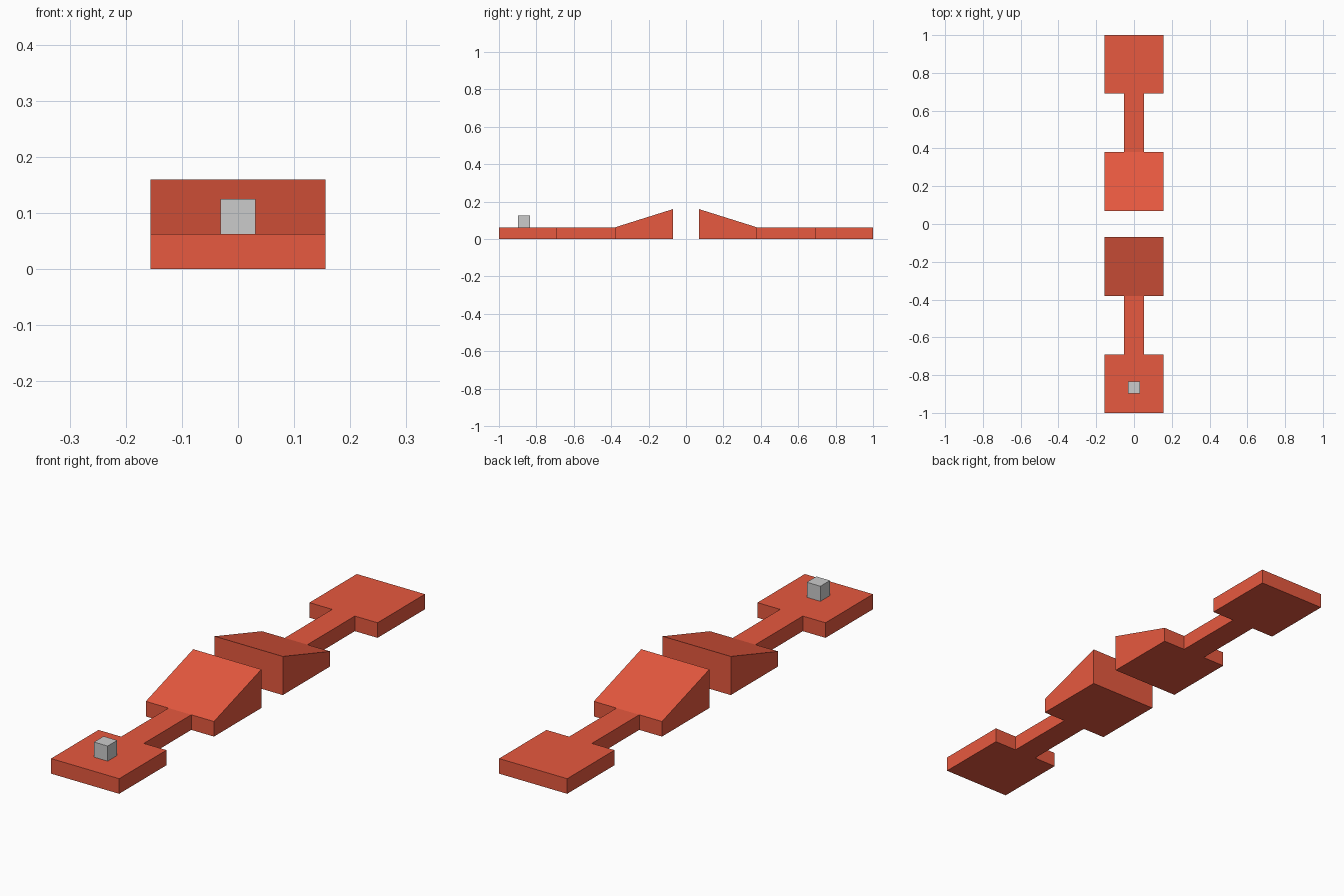
import bpy, bmesh

if "Cube" in bpy.data.objects:
    bpy.data.objects.remove(bpy.data.objects["Cube"])

HALF_W = 0.156      # half width of pad and ramp
HALF_B = 0.052      # half width of bridge
THICK = 0.0625      # slab thickness
PEAK = 0.16         # ramp top height
Y_OUT, Y_PAD, Y_RAMP, Y_LIP = 1.0, 0.69, 0.38, 0.07

red = bpy.data.materials.new("red_paint")
red.diffuse_color = (0.8, 0.1, 0.05, 1)
red.use_nodes = True
red.node_tree.nodes["Principled BSDF"].inputs["Base Color"].default_value = red.diffuse_color


def finish(name, bm, material=None):
    bmesh.ops.recalc_face_normals(bm, faces=bm.faces)
    mesh = bpy.data.meshes.new(name)
    bm.to_mesh(mesh)
    bm.free()
    if material:
        mesh.materials.append(material)
    obj = bpy.data.objects.new(name, mesh)
    bpy.context.collection.objects.link(obj)
    return obj


def jump_half(name, side):
    """Pad, narrow bridge and ramp as one solid; side is -1 or 1 along y."""
    bm = bmesh.new()

    def pair(x, y):
        return [bm.verts.new((s * x, side * y, 0)) for s in (-1, 1)]

    # plan outline, from the outer end to the ramp lip
    end, pad = pair(HALF_W, Y_OUT), pair(HALF_W, Y_PAD)
    neck_a, neck_b = pair(HALF_B, Y_PAD), pair(HALF_B, Y_RAMP)
    foot, lip = pair(HALF_W, Y_RAMP), pair(HALF_W, Y_LIP)
    bm.faces.new((end[0], end[1], pad[1], neck_a[1], neck_a[0], pad[0]))
    bm.faces.new((neck_a[0], neck_a[1], neck_b[1], neck_b[0]))
    bm.faces.new((foot[0], neck_b[0], neck_b[1], foot[1], lip[1], lip[0]))

    # thicken, keeping the bottom faces
    ext = bmesh.ops.extrude_face_region(bm, geom=bm.faces[:], use_keep_orig=True)
    for v in ext["geom"]:
        if isinstance(v, bmesh.types.BMVert):
            at_lip = abs(abs(v.co.y) - Y_LIP) < 1e-4
            v.co.z = PEAK if at_lip else THICK
    return finish(name, bm, red)


jump_half("front_ramp", -1)
jump_half("back_ramp", 1)

# small cube resting on the front pad
bm = bmesh.new()
bmesh.ops.create_cube(bm, size=0.0625)
bmesh.ops.translate(bm, verts=bm.verts, vec=(0, -0.866, THICK + 0.03125))
finish("cube_marker", bm)
